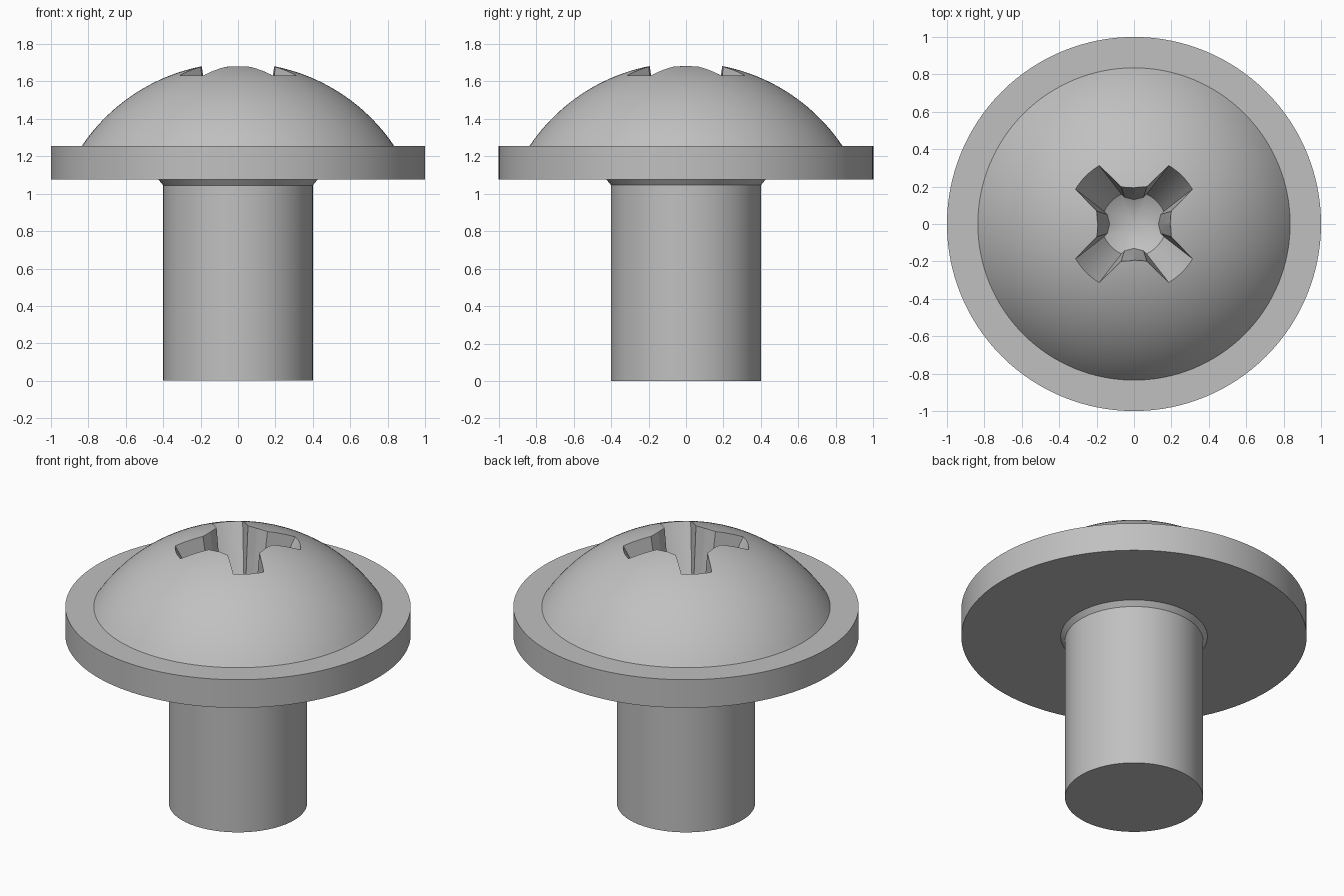
import bpy, bmesh
from math import sin, cos, pi, sqrt, asin, atan2

if "Cube" in bpy.data.objects:
    bpy.data.objects.remove(bpy.data.objects["Cube"], do_unlink=True)

steel = bpy.data.materials.new("grey_steel")
steel.use_nodes = True
GREY = (0.53, 0.53, 0.53, 1)
steel.diffuse_color = GREY
steel.node_tree.nodes["Principled BSDF"].inputs["Base Color"].default_value = GREY


def loft(name, rings, low, high):
    """Closed solid through point rings, capped by fans to two axis points."""
    bm = bmesh.new()
    loops = [[bm.verts.new(p) for p in ring] for ring in rings]
    n = len(loops[0])
    for a, b in zip(loops, loops[1:]):
        for i in range(n):
            j = (i + 1) % n
            bm.faces.new((a[i], a[j], b[j], b[i]))
    for loop, z in ((loops[0], low), (loops[-1], high)):
        tip = bm.verts.new((0, 0, z))
        for i in range(n):
            bm.faces.new((loop[i], loop[(i + 1) % n], tip))
    bmesh.ops.recalc_face_normals(bm, faces=bm.faces)
    mesh = bpy.data.meshes.new(name)
    bm.to_mesh(mesh)
    bm.free()
    mesh.materials.append(steel)
    obj = bpy.data.objects.new(name, mesh)
    bpy.context.collection.objects.link(obj)
    return obj


def circle(r, z, n=128):
    return [(r * cos(2 * pi * i / n), r * sin(2 * pi * i / n), z) for i in range(n)]


# Shank, neck, flange and domed head as one turned profile
APEX, RIM_R, RIM_Z = 1.70, 0.835, 1.255
rise = APEX - RIM_Z
R = (RIM_R ** 2 + rise ** 2) / (2 * rise)
sweep = asin(RIM_R / R)
STEPS = 28
profile = [(0.40, 0), (0.40, 1.045), (0.425, 1.075), (1, 1.075), (1, RIM_Z)]
for k in range(STEPS):
    a = sweep * (1 - k / STEPS)
    profile.append((R * sin(a), APEX - R + R * cos(a)))
screw = loft("screw_body", [circle(r, z) for r, z in profile], 0, APEX)


# Cross recess: four tapered wings on the diagonals, conical floor
def cross_section(core, shoulder, half, end):
    pts = []
    for q in range(4):
        turn = pi / 4 + q * pi / 2
        wing = [(core * cos(pi / 4), -core * sin(pi / 4)), (shoulder, -half)]
        spread = asin(half / end)
        wing += [(end * cos(spread * s / 3), end * sin(spread * s / 3)) for s in range(-3, 4)]
        wing.append((shoulder, half))
        pts += [(u * cos(turn) - v * sin(turn), u * sin(turn) + v * cos(turn)) for u, v in wing]
    return pts


FLOOR, MOUTH, TOP, TIP = 1.23, 1.64, 1.80, 1.14
bottom = cross_section(0.13, 0.138, 0.065, 0.172)
mouth = cross_section(0.187, 0.185, 0.09, 0.368)
t = (TOP - FLOOR) / (MOUTH - FLOOR)
floor_ring = [(x, y, TIP + 0.53 * sqrt(x * x + y * y)) for x, y in bottom]
top_ring = [(a + (c - a) * t, b + (d - b) * t, TOP) for (a, b), (c, d) in zip(bottom, mouth)]
cutter = loft("recess_cutter", [floor_ring, top_ring], TIP, TOP)
cutter.hide_render = True

cut = screw.modifiers.new("cross_recess", "BOOLEAN")
cut.operation = "DIFFERENCE"
cut.solver = "EXACT"
cut.object = cutter
bpy.ops.object.select_all(action="DESELECT")
screw.select_set(True)
bpy.context.view_layer.objects.active = screw
bpy.ops.object.modifier_apply(modifier=cut.name)
bpy.data.objects.remove(cutter, do_unlink=True)
bpy.ops.object.shade_smooth_by_angle(angle=pi / 9)
